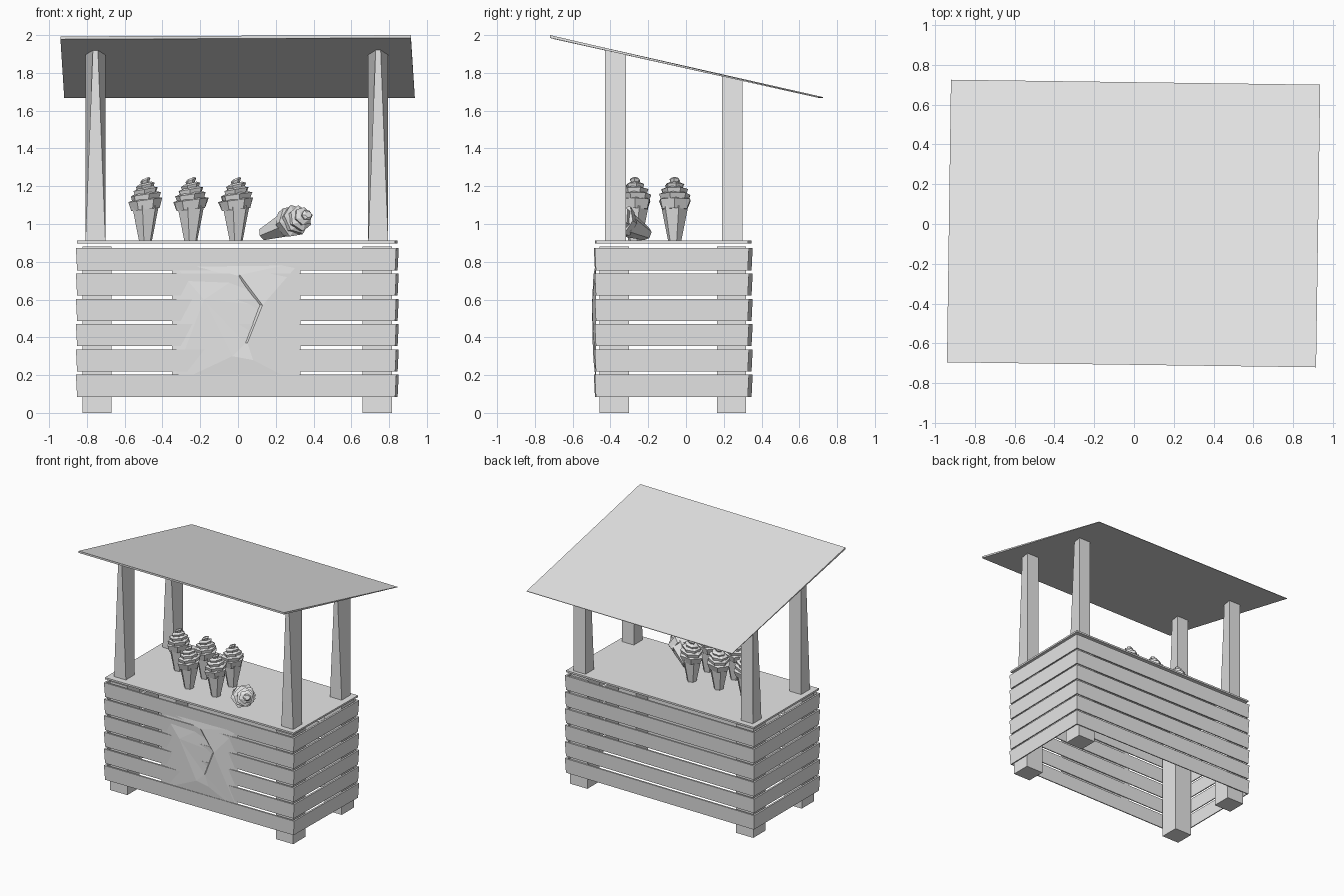
import bpy, bmesh, math, random
from mathutils import Vector, Matrix

random.seed(4)
old = bpy.data.objects.get("Cube")
if old:
    bpy.data.objects.remove(old, do_unlink=True)

GREY = (0.8, 0.8, 0.8, 1)
mat = bpy.data.materials.new("plain grey")
mat.use_nodes = True
mat.diffuse_color = GREY
mat.node_tree.nodes["Principled BSDF"].inputs["Base Color"].default_value = GREY


def make(name, verts, faces, fix=True):
    mesh = bpy.data.meshes.new(name)
    mesh.from_pydata([tuple(v) for v in verts], [], faces)
    if fix:
        bm = bmesh.new()
        bm.from_mesh(mesh)
        bmesh.ops.recalc_face_normals(bm, faces=bm.faces)
        bm.to_mesh(mesh)
        bm.free()
    mesh.materials.append(mat)
    obj = bpy.data.objects.new(name, mesh)
    bpy.context.collection.objects.link(obj)
    return obj


def loft(name, loops, closed=False):
    """Skin a stack of equal-length loops; cap the ends or join them up."""
    n = len(loops[0])
    verts = [v for loop in loops for v in loop]
    pairs = [(i, i + 1) for i in range(len(loops) - 1)]
    if closed:
        pairs.append((len(loops) - 1, 0))
    faces = [(a * n + i, a * n + (i + 1) % n, b * n + (i + 1) % n, b * n + i)
             for a, b in pairs for i in range(n)]
    if not closed:
        faces += [tuple(range(n)), tuple(range(len(verts) - n, len(verts)))]
    return make(name, verts, faces)


def rect(x0, x1, y0, y1, z):
    return [(x0, y0, z), (x1, y0, z), (x1, y1, z), (x0, y1, z)]


# Slightly skewed counter footprint, shared by the slats and the worktop
FOOT = [(-0.84, -0.47), (0.82, -0.465), (0.833, 0.315), (-0.838, 0.335)]


def footprint(z, grow):
    return [(x + math.copysign(grow, x), y + math.copysign(grow, y), z)
            for x, y in FOOT]


# Slat rings, leaning outwards at the bottom
for i in range(6):
    low = 0.085 + i * 0.134
    high = low + 0.117
    loft("slat_ring", [footprint(low, 0.004), footprint(high, -0.004),
                       footprint(high, -0.018), footprint(low, -0.012)], closed=True)

# Worktop
loft("worktop", [footprint(0.898, -0.012), footprint(0.912, -0.012)])

# Legs
for x in (-0.747, 0.737):
    for y in (-0.38, 0.24):
        loft("leg", [rect(x - 0.077, x + 0.077, y - 0.077, y + 0.077, z)
                     for z in (0, 0.88)])


# Sloping wedge roof, thick at the front and thin at the back
def roof_z(y):
    return 1.835 - 0.227 * y


loft("roof", [
    [(-0.94, -0.695, 1.978), (0.915, -0.72, 1.985), (0.936, 0.7, 1.668), (-0.92, 0.725, 1.668)],
    [(-0.94, -0.695, 1.993), (0.915, -0.72, 2.0), (0.936, 0.7, 1.672), (-0.92, 0.725, 1.672)]])

# Posts: the front face narrows towards the roof
for x in (-0.755, 0.742):
    for y0, y1 in ((-0.43, -0.318), (0.19, 0.3)):
        a, b = roof_z(y0) - 0.005, roof_z(y1) - 0.008
        loft("post", [rect(x - 0.053, x + 0.053, y0, y1, 0.908),
                      [(x - 0.013, y0, a), (x + 0.013, y0, a),
                       (x + 0.053, y1, b), (x - 0.053, y1, b)]])


# Ice creams: a six-sided cone with stacked, tilted swirl layers
def ring(radius, z, turn, lean=0.0, jag=0.0, sides=6):
    pts = []
    for i in range(sides):
        a = turn + i * math.tau / sides
        r = radius * (1 - random.uniform(0, jag))
        pts.append(Vector((r * math.cos(a), r * math.sin(a), z + lean * math.cos(a))))
    return pts


LAYERS = [(0.075, 0.098, 0.165, 0.225), (0.07, 0.09, 0.2, 0.255),
          (0.058, 0.074, 0.235, 0.282), (0.04, 0.055, 0.265, 0.305),
          (0.018, 0.03, 0.295, 0.33)]


def ice_cream(place):
    put = lambda loop: [place @ v for v in loop]
    loft("cone", [put(ring(0.036, 0, 0.3)), put(ring(0.074, 0.185, 0.3))])
    for k, (r0, r1, z0, z1) in enumerate(LAYERS):
        turn = k * 0.75
        loft("cream_layer", [put(ring(r0, z0, turn, 0.008)),
                             put(ring(r1, z1 - 0.01, turn, 0.012, 0.12)),
                             put(ring(r1 * 0.6, z1, turn + 0.2, 0.008))])


for x, y in ((-0.49, -0.06), (-0.25, -0.06), (-0.01, -0.06), (-0.25, -0.27), (-0.01, -0.27)):
    ice_cream(Matrix.Translation((x, y, 0.912)))

# One ice cream lying on its side
lying = Vector((0.7, -0.6, 0.3)).to_track_quat('Z', 'Y').to_matrix().to_4x4()
ice_cream(Matrix.Translation((0.135, -0.21, 0.948)) @ lying)

# Crumpled cloth sign on the front, with a folded crease
SIGN = [(-0.35, -0.476, 0.80), (0.33, -0.476, 0.80), (0.33, -0.476, 0.15), (-0.35, -0.476, 0.15),
        (0.01, -0.49, 0.73), (0.13, -0.498, 0.57), (0.05, -0.494, 0.37),
        (-0.18, -0.492, 0.60), (-0.03, -0.49, 0.30), (0.08, -0.49, 0.28),
        (0.0, -0.48, 0.72), (0.115, -0.482, 0.57), (0.04, -0.484, 0.37)]
sign = make("cloth_sign", SIGN, [
    (0, 10, 4, 1), (0, 7, 10), (0, 3, 7), (3, 8, 7), (7, 8, 12), (7, 12, 11), (7, 11, 10),
    (10, 11, 5, 4), (11, 12, 6, 5), (8, 9, 6, 12), (3, 2, 9, 8),
    (9, 2, 6), (2, 5, 6), (2, 1, 5), (1, 4, 5)])
